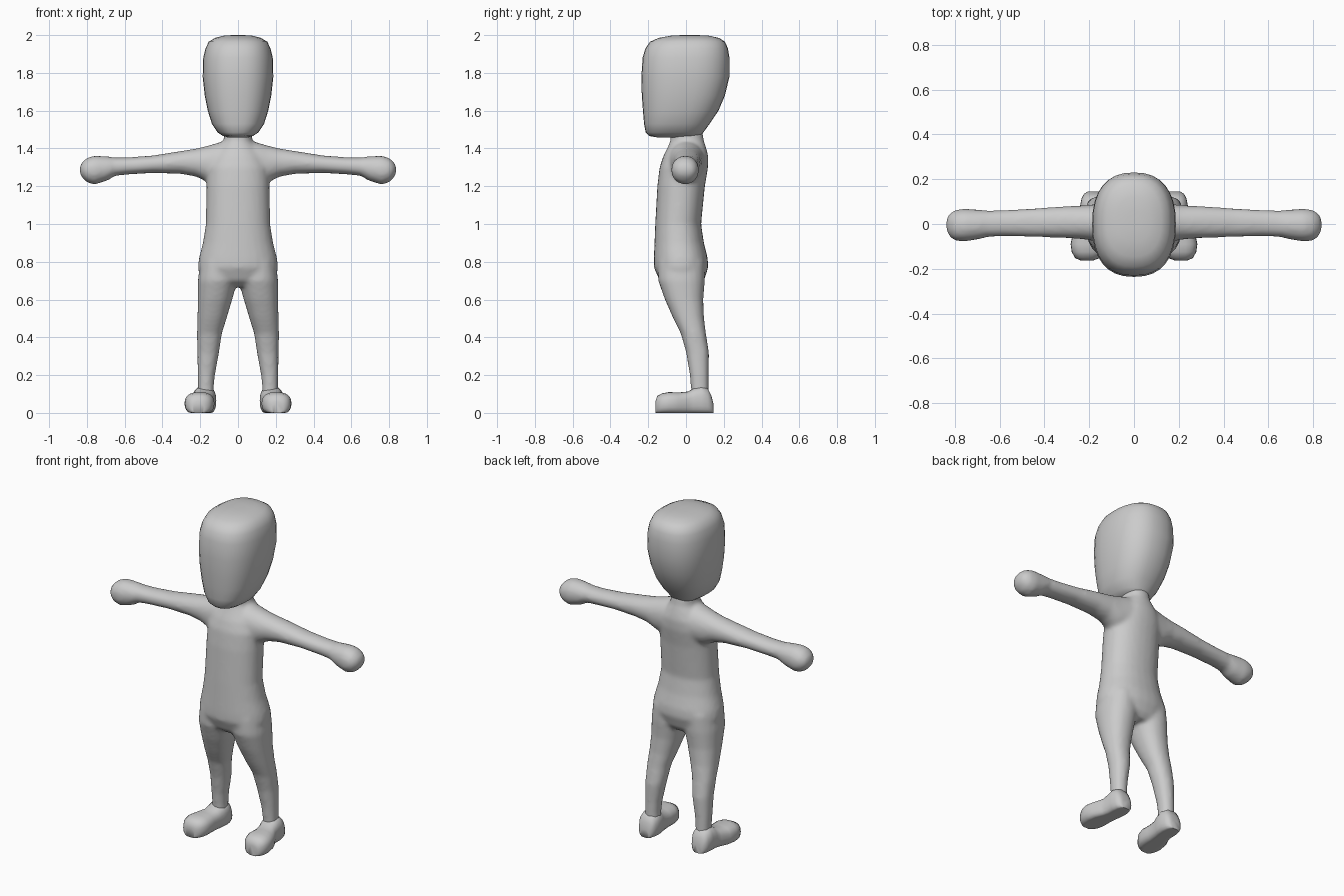
import bpy, bmesh, math
from mathutils import Vector

grey = bpy.data.materials.new("plain grey")
grey.diffuse_color = (0.6, 0.6, 0.6, 1)


def superellipse(n, power):
    """Unit outline points, slightly squarer than a circle when power > 2."""
    for i in range(n):
        a = 2 * math.pi * i / n
        c, s = math.cos(a), math.sin(a)
        yield (math.copysign(abs(c) ** (2 / power), c),
               math.copysign(abs(s) ** (2 / power), s))


def loft(bm, rings):
    """Skin a list of point rings and close both ends."""
    rows = [[bm.verts.new(p) for p in ring] for ring in rings]
    n = len(rows[0])
    for a, b in zip(rows, rows[1:]):
        for i in range(n):
            bm.faces.new((a[i], a[(i + 1) % n], b[(i + 1) % n], b[i]))
    bm.faces.new(rows[0])
    bm.faces.new(rows[-1])


def upright(sections, side=1, n=20, power=2.2):
    """Sections: z, x min, x max, y min, y max."""
    return [[Vector((side * ((x0 + x1) / 2 + (x1 - x0) / 2 * u),
                     (y0 + y1) / 2 + (y1 - y0) / 2 * v, z))
             for u, v in superellipse(n, power)] for z, x0, x1, y0, y1 in sections]


def sideways(sections, side=1, n=20, power=2.1):
    """Sections: x, y min, y max, z min, z max."""
    return [[Vector((side * x, (y0 + y1) / 2 + (y1 - y0) / 2 * u,
                     (z0 + z1) / 2 + (z1 - z0) / 2 * v))
             for u, v in superellipse(n, power)] for x, y0, y1, z0, z1 in sections]


def finish(bm, name, remesh=False, angle=60):
    bmesh.ops.recalc_face_normals(bm, faces=bm.faces)
    me = bpy.data.meshes.new(name)
    bm.to_mesh(me)
    bm.free()
    me.materials.append(grey)
    ob = bpy.data.objects.new(name, me)
    bpy.context.collection.objects.link(ob)
    bpy.ops.object.select_all(action='DESELECT')
    ob.select_set(True)
    bpy.context.view_layer.objects.active = ob
    if remesh:
        m = ob.modifiers.new("blend", 'REMESH')
        m.mode, m.voxel_size = 'VOXEL', 0.012
        s = ob.modifiers.new("soften", 'SMOOTH')
        s.factor, s.iterations = 0.5, 6
        for mod in ("blend", "soften"):
            bpy.ops.object.modifier_apply(modifier=mod)
    bpy.ops.object.shade_smooth_by_angle(angle=math.radians(angle))


# body: torso, legs and arms blended into one skin
torso = [(0.67, -.15, .15, -.10, .07), (0.70, -.195, .195, -.14, .095),
         (0.77, -.213, .213, -.17, .118), (0.82, -.207, .207, -.17, .115),
         (0.90, -.186, .186, -.167, .095), (1.00, -.17, .17, -.163, .08),
         (1.20, -.167, .167, -.152, .10), (1.30, -.165, .165, -.14, .117),
         (1.36, -.14, .14, -.12, .118), (1.41, -.10, .10, -.095, .105),
         (1.44, -.075, .075, -.083, .095), (1.50, -.07, .07, -.08, .085)]
leg = [(0.80, .005, .20, -.15, .10), (0.70, .004, .213, -.148, .10),
       (0.60, .03, .213, -.112, .092), (0.50, .06, .215, -.068, .096),
       (0.42, .085, .217, -.028, .106), (0.32, .10, .215, .0, .122),
       (0.20, .122, .214, .02, .12), (0.14, .128, .212, .025, .12),
       (0.08, .128, .212, .03, .12)]
arm = [(-.02, -.10, .10, 1.22, 1.44), (.09, -.095, .10, 1.21, 1.435),
       (.16, -.08, .09, 1.22, 1.415), (.22, -.069, .084, 1.25, 1.40),
       (.30, -.063, .08, 1.265, 1.387), (.45, -.058, .07, 1.27, 1.363),
       (.58, -.055, .062, 1.262, 1.353), (.65, -.058, .06, 1.255, 1.352),
       (.69, -.068, .064, 1.23, 1.358), (.76, -.079, .069, 1.208, 1.362),
       (.80, -.074, .062, 1.22, 1.35), (.825, -.055, .046, 1.245, 1.328),
       (.838, -.025, .02, 1.27, 1.305)]
bm = bmesh.new()
loft(bm, upright(torso, n=28))
for side in (-1, 1):
    loft(bm, upright(leg, side))
    loft(bm, sideways(arm, side))
finish(bm, "body", remesh=True)

# head: tall, with a flat face and a swept back skull
head = [(1.458, .05, -.15, .06), (1.466, .08, -.195, .08), (1.485, .108, -.213, .092),
        (1.53, .138, -.222, .125), (1.60, .16, -.228, .172), (1.68, .176, -.234, .206),
        (1.78, .187, -.236, .23), (1.88, .184, -.23, .23), (1.93, .172, -.215, .222),
        (1.965, .155, -.19, .206), (1.985, .122, -.145, .175), (1.997, .075, -.08, .12),
        (2.0, .03, -.02, .06)]
bm = bmesh.new()
loft(bm, upright([(z, -w, w, y0, y1) for z, w, y0, y1 in head], n=32, power=2.4))
finish(bm, "head")

# feet: rounded shoes with flat soles; sections: y, centre x, half width, top
shoe = [(-.162, .21, .03, .06), (-.152, .208, .055, .09), (-.125, .206, .072, .104),
        (-.09, .204, .079, .11), (-.04, .20, .073, .108), (.01, .187, .061, .113),
        (.04, .18, .06, .13), (.08, .178, .063, .142), (.115, .178, .056, .13),
        (.135, .178, .045, .09), (.145, .178, .028, .05)]
for side, label in ((-1, "left"), (1, "right")):
    bm = bmesh.new()
    loft(bm, [[Vector((side * (cx + w * u), y, max(0, top * (.45 + .55 * v))))
               for u, v in superellipse(24, 2.5)] for y, cx, w, top in shoe])
    finish(bm, label + "_foot", angle=50)
